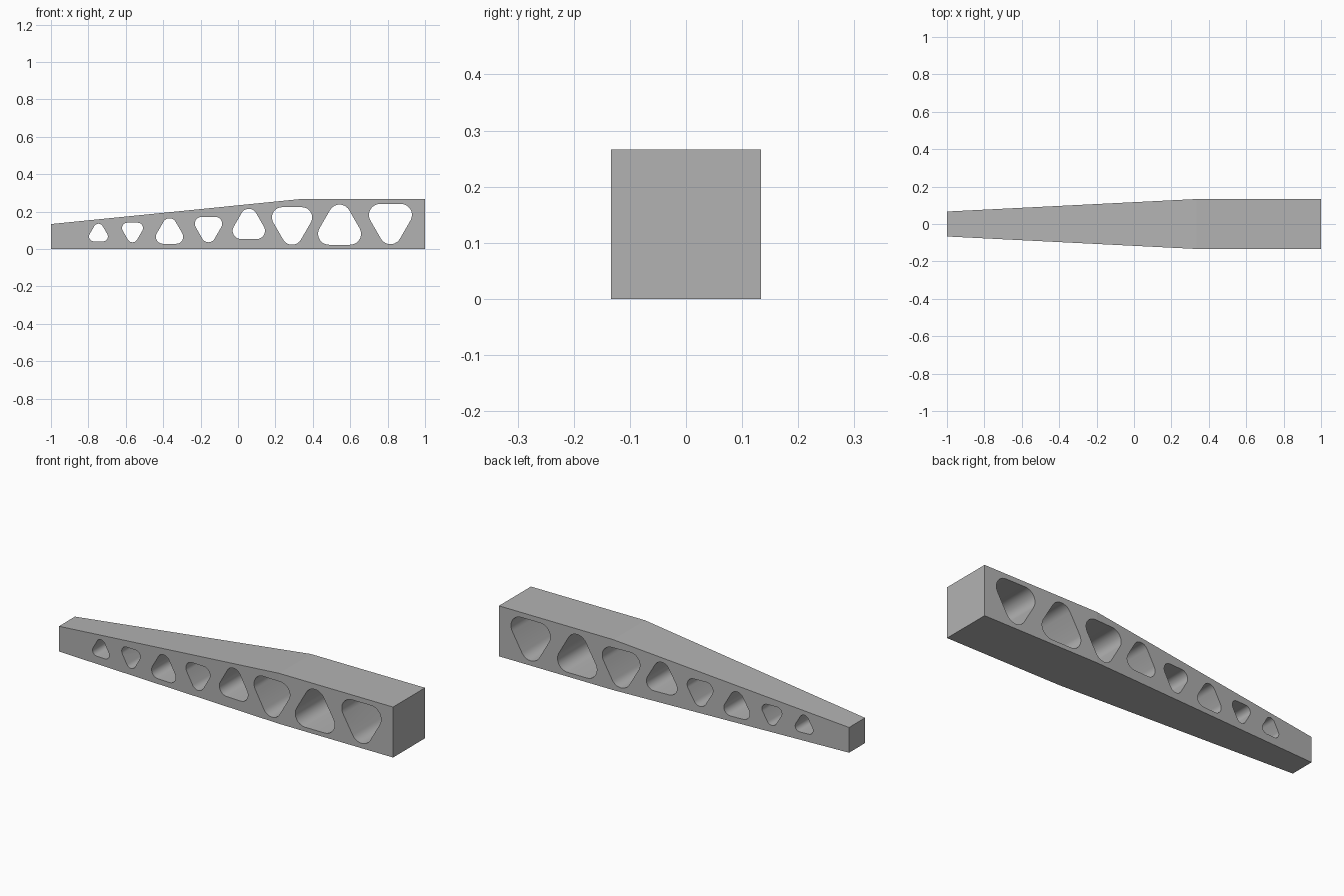
import bpy, bmesh
from math import pi, cos, sin, sqrt

if "Cube" in bpy.data.objects:
    bpy.data.objects.remove(bpy.data.objects["Cube"], do_unlink=True)

grey = bpy.data.materials.new("plain grey")
grey.use_nodes = True
grey.diffuse_color = (0.45, 0.45, 0.45, 1)
grey.node_tree.nodes["Principled BSDF"].inputs["Base Color"].default_value = grey.diffuse_color


def finish(name, bm):
    bmesh.ops.recalc_face_normals(bm, faces=bm.faces)
    mesh = bpy.data.meshes.new(name)
    bm.to_mesh(mesh)
    bm.free()
    mesh.materials.append(grey)
    obj = bpy.data.objects.new(name, mesh)
    bpy.context.collection.objects.link(obj)
    return obj


# Beam: square sections lofted along x, flat underneath, tapering to one end
bm = bmesh.new()
rings = []
for x, size in ((-1, 0.1333), (1 / 3, 0.2667), (1, 0.2667)):
    h = size / 2
    rings.append([bm.verts.new((x, y, z)) for y, z in ((-h, 0), (h, 0), (h, size), (-h, size))])
for a, b in zip(rings, rings[1:]):
    for i in range(4):
        j = (i + 1) % 4
        bm.faces.new((a[i], a[j], b[j], b[i]))
bm.faces.new(rings[0])
bm.faces.new(rings[-1])
beam = finish("tapered_beam", bm)


# Rounded triangle outline, point up (1) or point down (-1)
def rounded_triangle(cx, cz, width, point, steps=10):
    side, radius = 0.49 * width, 0.255 * width
    reach = side / sqrt(3)
    # shift so the middle of the height, not the centroid, lies on cz
    shift = -(reach - side * sqrt(3) / 4)
    outline = []
    for corner in range(3):
        mid = pi / 2 + corner * 2 * pi / 3
        for k in range(steps + 1):
            a = mid + (k / steps - 0.5) * 2 * pi / 3
            u = reach * cos(mid) + radius * cos(a)
            v = reach * sin(mid) + radius * sin(a) + shift
            outline.append((cx + u, cz + point * v))
    return outline


# Lightening holes: centre x, centre z, width; points alternate up and down
holes = ((-0.746, 0.088, 0.101), (-0.564, 0.088, 0.112), (-0.366, 0.096, 0.146),
         (-0.158, 0.104, 0.146), (0.058, 0.134, 0.173), (0.289, 0.123, 0.215),
         (0.543, 0.130, 0.230), (0.815, 0.133, 0.230))
bm = bmesh.new()
for n, (cx, cz, width) in enumerate(holes):
    outline = rounded_triangle(cx, cz, width, 1 if n % 2 == 0 else -1)
    front, back = ([bm.verts.new((x, y, z)) for x, z in outline] for y in (-0.3, 0.3))
    bm.faces.new(front)
    bm.faces.new(back)
    for i in range(len(outline)):
        j = (i + 1) % len(outline)
        bm.faces.new((front[i], front[j], back[j], back[i])).smooth = True
cutter = finish("hole_cutter", bm)
cutter.hide_render = True
cutter.hide_set(True)
cutter.display_type = 'WIRE'

cut = beam.modifiers.new("lightening holes", 'BOOLEAN')
cut.operation = 'DIFFERENCE'
cut.solver = 'EXACT'
cut.object = cutter
